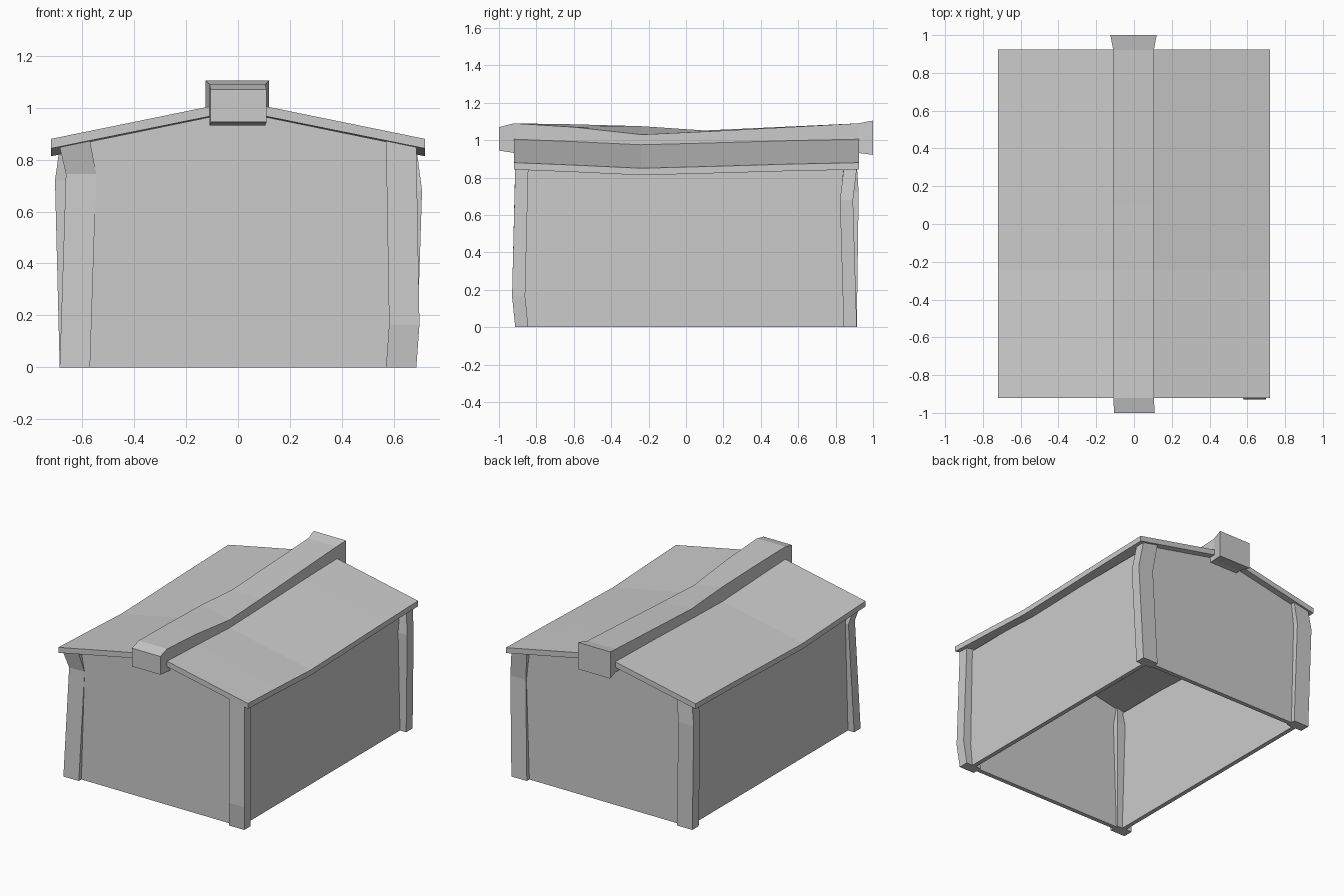
import bpy, bmesh

if "Cube" in bpy.data.objects:
    bpy.data.objects.remove(bpy.data.objects["Cube"])


def loft(name, sections):
    """Closed solid through a row of matching cross-sections."""
    bm = bmesh.new()
    rings = [[bm.verts.new(p) for p in s] for s in sections]
    n = len(rings[0])
    for a, b in zip(rings, rings[1:]):
        for i in range(n):
            j = (i + 1) % n
            bm.faces.new((a[i], a[j], b[j], b[i]))
    bm.faces.new(rings[0])
    bm.faces.new(rings[-1])
    bmesh.ops.recalc_face_normals(bm, faces=bm.faces)
    me = bpy.data.meshes.new(name)
    bm.to_mesh(me)
    bm.free()
    ob = bpy.data.objects.new(name, me)
    bpy.context.collection.objects.link(ob)
    return ob


# Walls: two gable ends and two long sides, open underneath
WX, WY, T = 0.64, 0.885, 0.03
gable = [(-WX, 0), (WX, 0), (WX, 0.855), (0, 0.986), (-WX, 0.855)]
for name, s in (("front_wall", -1), ("back_wall", 1)):
    loft(name, [[(x, s * y, z) for x, z in gable] for y in (WY, WY - T)])
for name, s in (("left_wall", -1), ("right_wall", 1)):
    loft(name, [[(s * x, y, z) for x, z in ((WX, 0), (WX, 0.842), (WX - T, 0.846), (WX - T, 0))]
                for y in (-WY + T, WY - T)])

# Crooked corner posts: side signs, kink height and kink offset
posts = {
    "front_left_post": (-1, -1, 0.745, 0.024, 0.028),
    "front_right_post": (1, -1, 0.165, 0.012, -0.017),
    "back_left_post": (-1, 1, 0.72, -0.018, 0.010),
    "back_right_post": (1, 1, 0.68, 0.022, -0.020),
}
for name, (sx, sy, kink, dx, dy) in posts.items():
    xo, xi, yo, yi = sx * 0.687, sx * 0.57, sy * 0.913, sy * 0.843
    plan = [(xo, yo), (xi, yo), (xi, yi), (xo, yi)]
    loft(name, [[(x, y, 0) for x, y in plan],
                [(x + dx, y + dy, kink) for x, y in plan],
                [(x, y, 0.848 if x == xo else 0.872) for x, y in plan]])

# Sagging roof slabs
sag = [(-0.92, 0), (-0.6, 0.013), (-0.24, 0.03), (0.1, 0.021), (0.55, 0.008), (0.925, 0)]
profile = [(-0.72, 0.88), (0, 1.027), (0.72, 0.88), (0.72, 0.843), (0, 0.989), (-0.72, 0.843)]
loft("roof", [[(x, y, z - d) for x, z in profile] for y, d in sag])

# Twisted ridge beam: y, left x, right x, bottom z, top left z, top right z
ridge = [
    (-1.0, -0.105, 0.11, 0.945, 1.07, 1.07),
    (-0.92, -0.11, 0.105, 0.932, 1.09, 1.09),
    (-0.6, -0.11, 0.105, 0.92, 1.085, 1.07),
    (-0.24, -0.11, 0.105, 0.90, 1.075, 1.03),
    (0.1, -0.11, 0.105, 0.91, 1.052, 1.046),
    (0.92, -0.11, 0.105, 0.932, 1.09, 1.09),
    (1.0, -0.125, 0.12, 0.922, 1.105, 1.105),
]
loft("ridge_beam", [[(l, y, b), (r, y, b), (r, y, tr), (l, y, tl)] for y, l, r, b, tl, tr in ridge])
